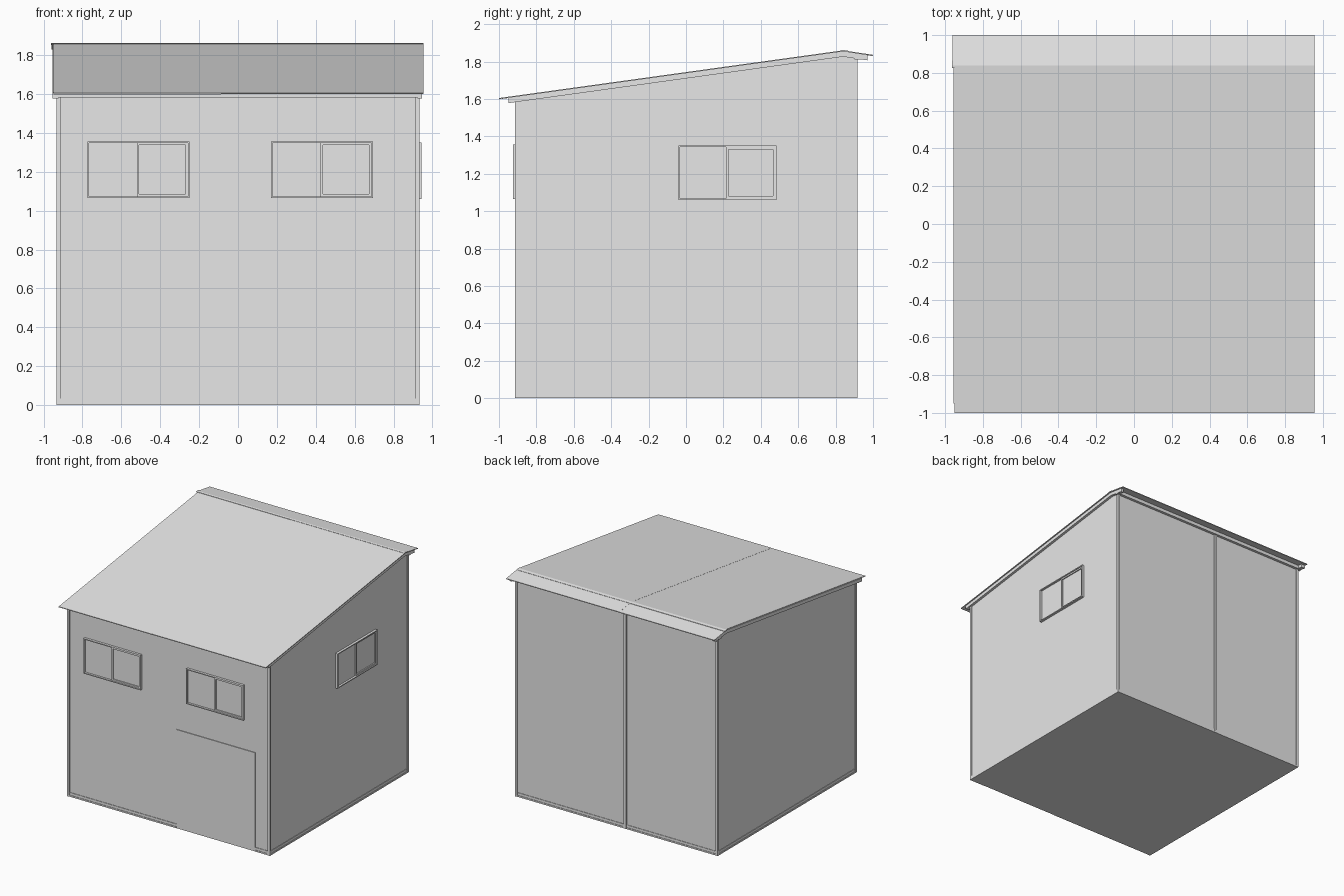
import bpy, bmesh

if "Cube" in bpy.data.objects:
    bpy.data.objects.remove(bpy.data.objects["Cube"])

grey = bpy.data.materials.new("sheet metal grey")
grey.diffuse_color = (0.8, 0.8, 0.8, 1)
grey.use_nodes = True
grey.node_tree.nodes["Principled BSDF"].inputs["Base Color"].default_value = grey.diffuse_color


def prism(name, profile, x0, x1):
    """Extrude a (y, z) profile along x."""
    bm = bmesh.new()
    face = bm.faces.new([bm.verts.new((x0, y, z)) for y, z in profile])
    new = bmesh.ops.extrude_face_region(bm, geom=[face])["geom"]
    bmesh.ops.translate(bm, vec=(x1 - x0, 0, 0),
                        verts=[g for g in new if isinstance(g, bmesh.types.BMVert)])
    bmesh.ops.recalc_face_normals(bm, faces=bm.faces)
    me = bpy.data.meshes.new(name)
    bm.to_mesh(me)
    bm.free()
    me.materials.append(grey)
    ob = bpy.data.objects.new(name, me)
    bpy.context.collection.objects.link(ob)
    return ob


def box(name, x0, x1, y0, y1, z0, z1):
    return prism(name, [(y0, z0), (y1, z0), (y1, z1), (y0, z1)], x0, x1)


def roof_z(y):
    """Height of the roof's top surface."""
    return 1.605 + (y + 1) * 0.1386 if y < 0.84 else 1.86 - (y - 0.84) * 0.15


def roof_strip(name, ys, drop, thick, x0, x1):
    """Strip that follows the roof line, a given distance below it."""
    top = [(y, roof_z(y) - drop) for y in ys]
    return prism(name, top + [(y, z - thick) for y, z in reversed(top)], x0, x1)


# Wall body with floor and sloping top
prism("walls", [(-.905, 0), (.908, 0), (.908, 1.835), (.84, 1.845), (-.905, 1.605)], -.925, .925)

# Skirting: lower lip and thin strip, stopping at the door
for n, (z0, z1, g) in enumerate([(0, .012, .008), (.012, .033, .004)]):
    for s in (-1, 1):
        box(f"side_skirting_{n}", s * .92, s * (.925 + g), -.905, .908, z0, z1)
    box(f"back_skirting_{n}", -.925, .925, .9, .908 + g, z0, z1)
    box(f"front_skirting_left_{n}", -.925, .07, -.905 - g, -.9, z0, z1)
    box(f"front_skirting_right_{n}", .795, .925, -.905 - g, -.9, z0, z1)
box("door_sill", .07, .795, -.911, -.9, 0, .01)

# Corner trims
for s in (-1, 1):
    box("front_corner_trim", s * .914, s * .933, -.915, -.897, 0, 1.6)
    box("back_corner_trim", s * .914, s * .933, .897, .917, 0, 1.82)

# Back wall joint post
box("back_joint_post", -.092, -.068, .9, .917, 0, 1.83)

# Door
box("door", .07, .795, -.911, -.9, .01, .82)

# Roof sheets, barge boards, fascias and ridge cap
line = (-1, .84, 1)
roof_strip("roof_sheet_left", line, .001, .006, -.95, -.088)
roof_strip("roof_sheet_right", line, 0, .006, -.088, .955)
roof_strip("barge_right", (-.95, .84, .97), .006, .028, .922, .946)
roof_strip("barge_left", (-.95, .84, .97), .006, .028, -.955, -.922)
box("front_fascia", -.955, .945, -.95, -.9, 1.583, 1.608)
box("back_fascia", -.955, .945, .9, .93, 1.81, 1.838)
roof_strip("ridge_cap", (.825, .84, .865), -.002, .006, -.963, .955)
roof_strip("ridge_flashing_end", (.84, 1), .001, .005, -.96, -.94)


# Sliding windows: outer frame, glass, and an inner sash on one half
def window(name, side, u0, u1, z0, z1):
    def bar(part, a, b, c, d, depth):
        if side == "front":
            box(f"{name}_{part}", a, b, -.905 - depth, -.9, c, d)
        else:
            box(f"{name}_{part}", .92, .925 + depth, a, b, c, d)

    def ring(part, a, b, c, d, w, depth):
        bar(part + "_bottom", a, b, c, c + w, depth)
        bar(part + "_top", a, b, d - w, d, depth)
        bar(part + "_start", a, a + w, c + w, d - w, depth)
        bar(part + "_end", b - w, b, c + w, d - w, depth)

    mid = (u0 + u1) / 2
    ring("frame", u0, u1, z0, z1, .008, .02)
    ring("sash", mid - .008, u1 - .008, z0 + .008, z1 - .008, .012, .012)
    bar("glass", u0 + .008, u1 - .008, z0 + .008, z1 - .008, .003)


window("front_window_left", "front", -.775, -.25, 1.065, 1.357)
window("front_window_right", "front", .17, .695, 1.065, 1.357)
window("side_window", "right", -.04, .485, 1.06, 1.35)
